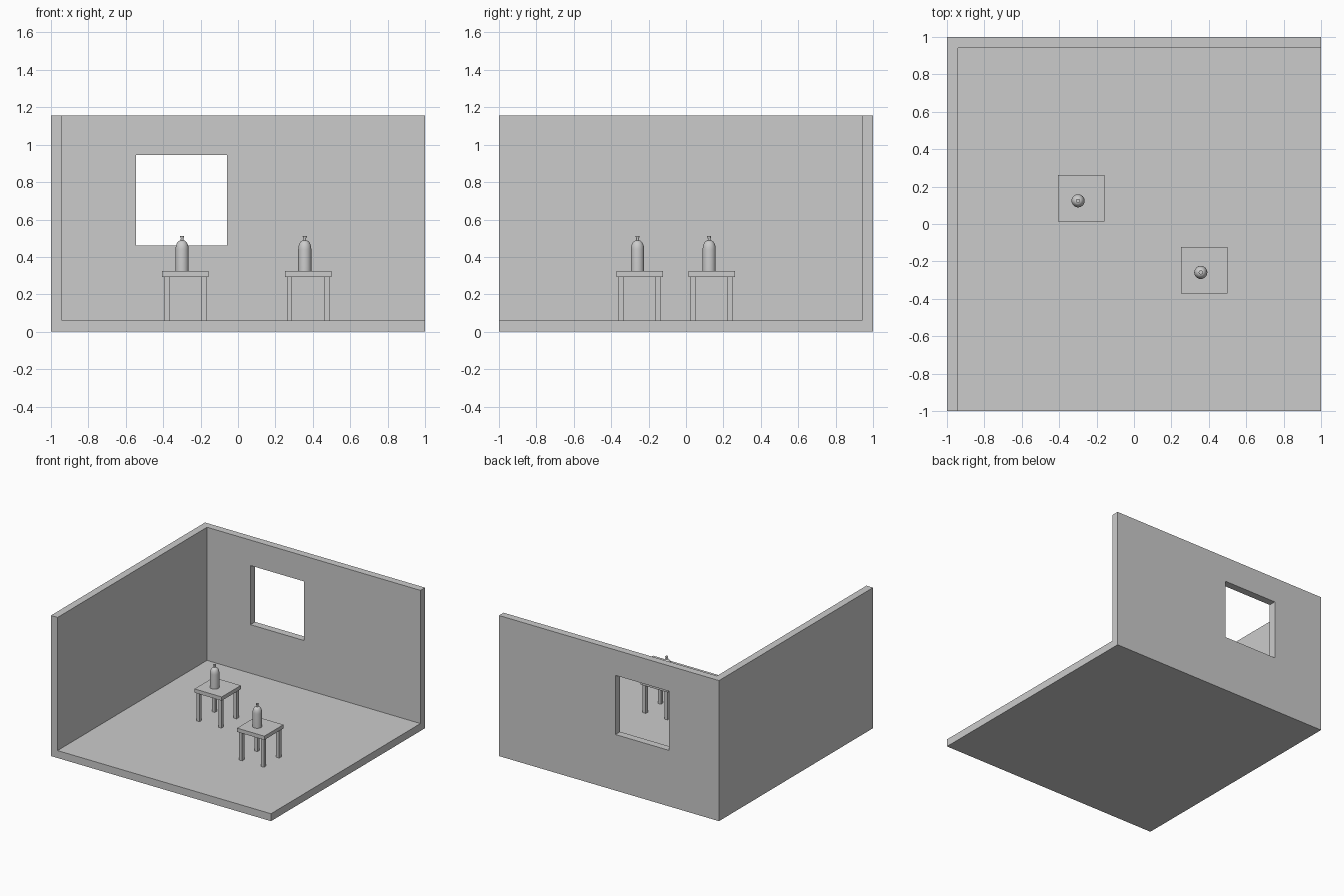
import bpy, bmesh, math
from mathutils import Matrix, Vector

if "Cube" in bpy.data.objects:
    bpy.data.objects.remove(bpy.data.objects["Cube"])


def box(name, lo, hi):
    """Axis-aligned box between two corners."""
    lo, hi = Vector(lo), Vector(hi)
    bm = bmesh.new()
    bmesh.ops.create_cube(bm, size=1, matrix=Matrix.Translation((lo + hi) / 2)
                          @ Matrix.Diagonal((*(hi - lo), 1)))
    me = bpy.data.meshes.new(name)
    bm.to_mesh(me)
    bm.free()
    ob = bpy.data.objects.new(name, me)
    bpy.context.collection.objects.link(ob)
    return ob


def cut(target, cutter):
    """Subtract the cutter from the target, then remove it."""
    cutter.hide_render = True
    mod = target.modifiers.new("cut", 'BOOLEAN')
    mod.operation, mod.solver, mod.object = 'DIFFERENCE', 'EXACT', cutter
    bpy.context.view_layer.objects.active = target
    bpy.ops.object.modifier_apply(modifier=mod.name)
    bpy.data.objects.remove(cutter)


def lathe(name, profile, loc, sides=32):
    """Spin an (r, z) profile that starts and ends on the axis."""
    bm = bmesh.new()
    vs = [bm.verts.new((r, 0, z)) for r, z in profile]
    es = [bm.edges.new(p) for p in zip(vs, vs[1:])]
    bmesh.ops.spin(bm, geom=vs + es, axis=(0, 0, 1), cent=(0, 0, 0),
                   angle=2 * math.pi, steps=sides, use_merge=True)
    bmesh.ops.remove_doubles(bm, verts=bm.verts[:], dist=1e-5)
    bmesh.ops.recalc_face_normals(bm, faces=bm.faces[:])
    me = bpy.data.meshes.new(name)
    bm.to_mesh(me)
    bm.free()
    ob = bpy.data.objects.new(name, me)
    bpy.context.collection.objects.link(ob)
    ob.location = loc
    bpy.ops.object.select_all(action='DESELECT')
    ob.select_set(True)
    bpy.context.view_layer.objects.active = ob
    bpy.ops.object.shade_smooth_by_angle(angle=math.radians(35))


FLOOR, UNDER, TOP = 0.061, 0.293, 0.324

# Room: one block hollowed to floor and two walls, with a window in the back
room = box("room", (-1, -1, 0), (1, 1, 1.155))
cut(room, box("interior", (-0.94, -1.5, FLOOR), (1.5, 0.94, 2)))
cut(room, box("window", (-0.545, 0.5, 0.46), (-0.059, 1.5, 0.946)))

# Bottle profile: straight body, domed shoulder, neck flaring to a cap
R, SHOULDER = 0.035, 0.117
dome = [(0.008 + (R - 0.008) * math.cos(a), SHOULDER + 0.047 * math.sin(a))
        for a in (math.radians(d) for d in range(0, 91, 15))]
bottle = [(0, 0), (R, 0)] + dome + [(0.007, 0.173), (0.011, 0.187), (0, 0.187)]

# Tables, each with four legs and a bottle
for n, (cx, cy, bx, by) in enumerate([(-0.281, 0.137, -0.299, 0.124),
                                      (0.375, -0.247, 0.357, -0.259)], 1):
    h = 0.124
    box(f"table_top_{n}", (cx - h, cy - h, UNDER), (cx + h, cy + h, TOP))
    for sx in (-1, 1):
        for sy in (-1, 1):
            x, y, w = cx + sx * 0.099, cy + sy * 0.099, 0.014
            box(f"table_leg_{n}", (x - w, y - w, FLOOR), (x + w, y + w, UNDER))
    lathe(f"bottle_{n}", bottle, (bx, by, TOP))
